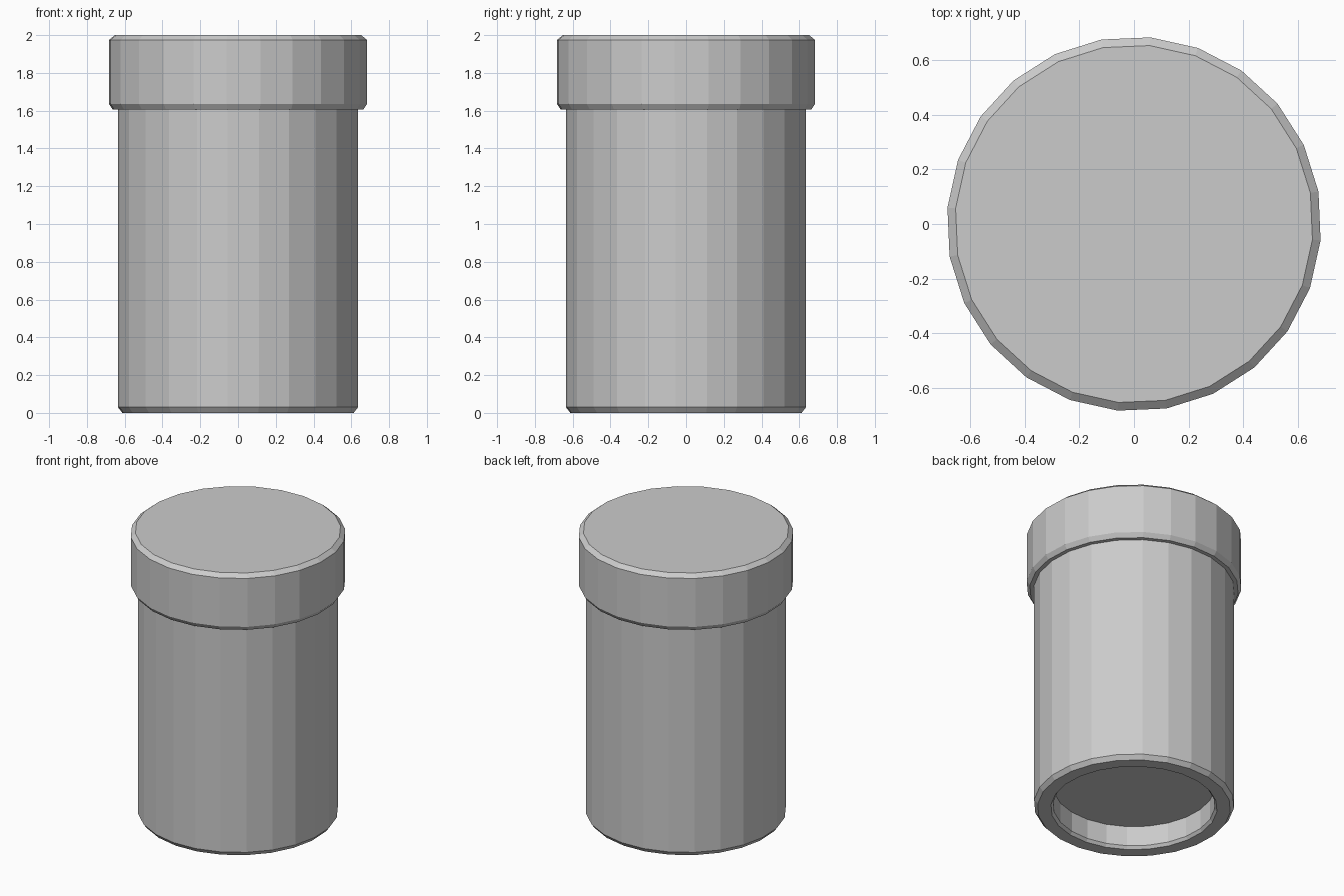
import bpy, bmesh
from math import cos, sin, radians, tau

if "Cube" in bpy.data.objects:
    bpy.data.objects.remove(bpy.data.objects["Cube"])

SIDES = 24


def lathe(name, profile, offset):
    """Spin a (radius, z) profile around z; radius 0 closes to a flat cap."""
    bm = bmesh.new()
    rings = []
    for r, z in profile:
        if r == 0:
            continue
        rings.append([bm.verts.new((r * cos(offset + tau * i / SIDES),
                                    r * sin(offset + tau * i / SIDES), z))
                      for i in range(SIDES)])
    for a, b in zip(rings, rings[1:]):
        for i in range(SIDES):
            j = (i + 1) % SIDES
            bm.faces.new((a[i], a[j], b[j], b[i]))
    if profile[0][0] == 0:
        bm.faces.new(rings[0][::-1])
    if profile[-1][0] == 0:
        bm.faces.new(rings[-1])
    mesh = bpy.data.meshes.new(name)
    bm.to_mesh(mesh)
    bm.free()
    obj = bpy.data.objects.new(name, mesh)
    bpy.context.collection.objects.link(obj)
    return obj


# Jar body: recessed base, foot rim, chamfered bottom edge, straight wall
lathe("jar_body", [(0, 0.16), (0.515, 0.16), (0.515, 0.02), (0.53, 0.005),
                   (0.615, 0.005), (0.638, 0.03), (0.638, 1.61)], radians(10))

# Lid: overhanging cap with chamfered lower and upper edges
lathe("jar_lid", [(0.63, 1.605), (0.665, 1.605), (0.685, 1.635),
                  (0.685, 1.975), (0.655, 2.0), (0, 2.0)], radians(10))

# Stand the base exactly on the ground
body = bpy.data.objects["jar_body"]
for v in body.data.vertices:
    if v.co.z < 0.01:
        v.co.z = 0.0
